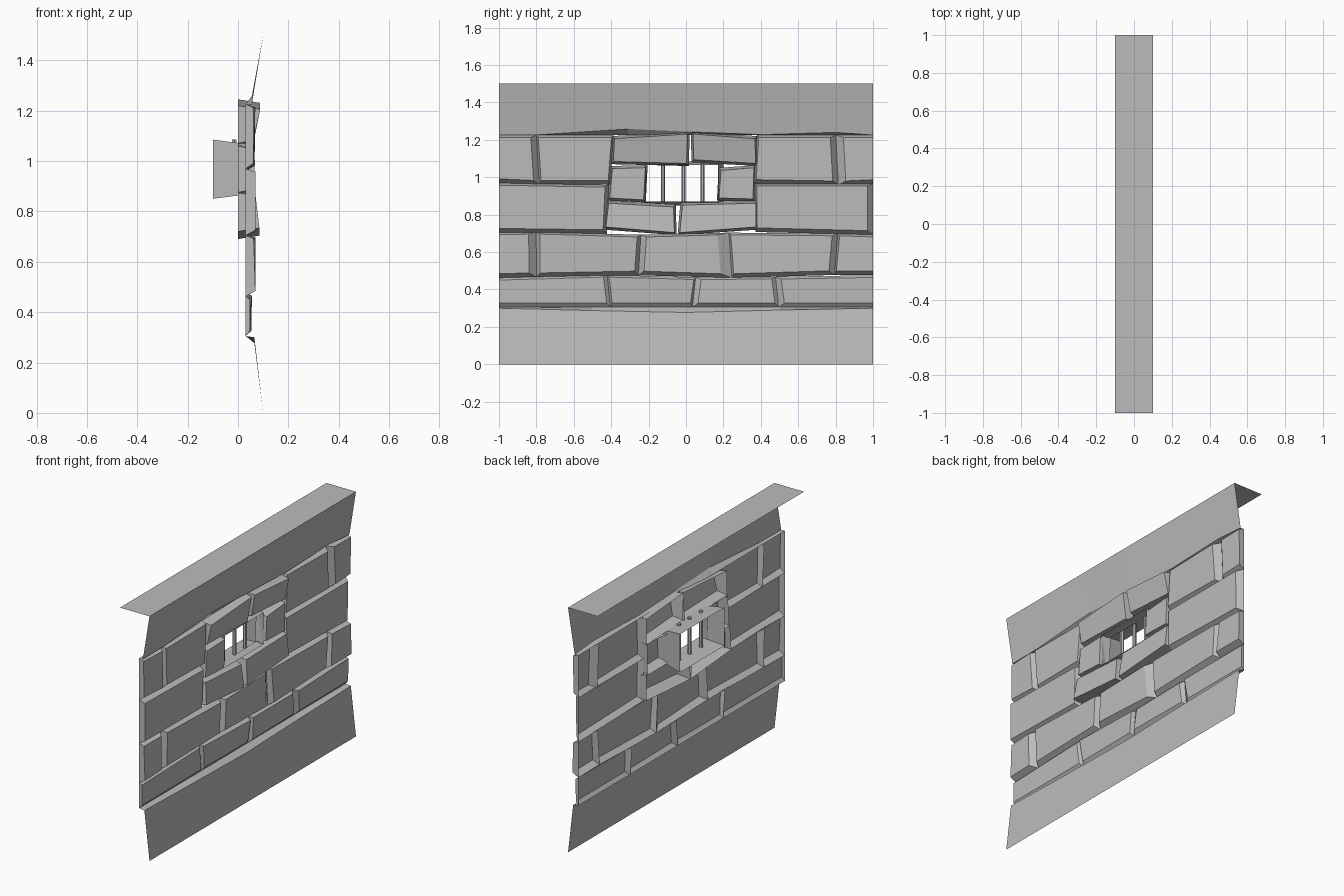
import bpy, bmesh, math, random

random.seed(4)
if "Cube" in bpy.data.objects:
    bpy.data.objects.remove(bpy.data.objects["Cube"], do_unlink=True)

stone = bpy.data.materials.new("grey_stone")
stone.use_nodes = True
GREY = (0.5, 0.5, 0.5, 1)
stone.diffuse_color = GREY
stone.node_tree.nodes["Principled BSDF"].inputs["Base Color"].default_value = GREY


def finish(name, bm):
    mesh = bpy.data.meshes.new(name)
    bm.to_mesh(mesh)
    bm.free()
    mesh.materials.append(stone)
    obj = bpy.data.objects.new(name, mesh)
    bpy.context.collection.objects.link(obj)
    return obj


def bridge(bm, ring_a, ring_b, closed=True):
    """Join two rows of points with quads."""
    a = [bm.verts.new(p) for p in ring_a]
    b = [bm.verts.new(p) for p in ring_b]
    n = len(a)
    for i in range(n if closed else n - 1):
        j = (i + 1) % n
        bm.faces.new((a[i], a[j], b[j], b[i]))
    return a, b


def block(name, corners, back, depths, insets):
    """Open-backed stone: corners (y, z) run counter-clockwise from bottom left."""
    left, right, low, high = insets
    shift = ((left, low), (-right, low), (-right, -high), (left, -high))
    bm = bmesh.new()
    base = [(back, y, z) for y, z in corners]
    face = [(d, y + dy, z + dz)
            for (y, z), (dy, dz), d in zip(corners, shift, depths)]
    bm.faces.new(bridge(bm, base, face)[1])
    return finish(name, bm)


# Courses of bricks that tile the wall
WALL_X = 0.03
LINES = (0.305, 0.47, 0.70, 0.965, 1.225)


def line_z(k, y):
    wave = 0 if k in (0, 4) else 0.008 * math.cos(5 * y + 2 * k)
    return LINES[k] + wave


def joint_y(k, y, top):
    return y if abs(y) == 1 else y + (0.012 if top else -0.006) * math.cos(k + 7 * y)


# Per course: joints as (y, bevel before the joint, bevel after it)
COURSES = (
    (((-1, 0, 0), (-0.41, 0.02, 0.01), (0.04, 0.01, 0.03), (0.49, 0.02, 0.03), (1, 0, 0)),),
    (((-1, 0, 0), (-0.80, 0.04, 0.02), (-0.25, 0.02, 0.03), (0.24, 0.06, 0.01),
      (0.80, 0.03, 0.01), (1, 0, 0)),),
    (((-1, 0, 0), (-0.42, 0.02, 0)), ((0.37, 0, 0.01), (1, 0.03, 0))),
    (((-1, 0, 0), (-0.79, 0.03, 0.01), (-0.40, 0.01, 0)),
     ((0.37, 0, 0.01), (0.81, 0.03, 0.04), (1, 0, 0))),
)
for k, runs in enumerate(COURSES):
    depth = 0.052 if k == 0 else 0.066
    for r, run in enumerate(runs):
        for i, (a, b) in enumerate(zip(run, run[1:])):
            pts = [(joint_y(k, y, t), line_z(k + t, y))
                   for y, t in ((a[0], 0), (b[0], 0), (b[0], 1), (a[0], 1))]
            depths = [depth + random.uniform(-0.006, 0.005) for _ in pts]
            block(f"brick_course{k + 1}_{r + 1}_{i + 1}", pts, WALL_X, depths,
                  (a[2], b[1], 0.022, 0.012))

# Heavier stones framing the window, leaning outward above and below
FRAME = {
    "lintel_right": ((-0.40, 1.07), (0.015, 1.06), (0.02, 1.245), (-0.395, 1.22)),
    "lintel_left": ((0.03, 1.08), (0.385, 1.06), (0.38, 1.22), (0.025, 1.245)),
    "jamb_right": ((-0.42, 0.875), (-0.215, 0.865), (-0.205, 1.065), (-0.405, 1.06)),
    "jamb_left": ((0.165, 0.875), (0.37, 0.87), (0.375, 1.065), (0.175, 1.05)),
    "sill_right": ((-0.44, 0.72), (-0.05, 0.69), (-0.055, 0.855), (-0.425, 0.875)),
    "sill_left": ((-0.045, 0.69), (0.385, 0.72), (0.385, 0.875), (-0.03, 0.865)),
}
LEAN = {"lintel": (0.062, 0.088), "jamb": (0.065, 0.065), "sill": (0.085, 0.07)}
for name, corners in FRAME.items():
    low, high = LEAN[name.split("_")[0]]
    block(name, corners, 0, (low, low, high, high), (0.012, 0.012, 0.014, 0.014))

# Window passage, open at both ends and flaring toward the back
def rect(x, y0, y1, z0, z1):
    return [(x, y0, z0), (x, y1, z0), (x, y1, z1), (x, y0, z1)]


bm = bmesh.new()
bridge(bm, rect(-0.1, -0.23, 0.2, 0.85, 1.085), rect(0.055, -0.215, 0.17, 0.87, 1.065))
finish("window_passage", bm)

# Three upright window bars
for i, y in enumerate((-0.122, -0.014, 0.088)):
    bpy.ops.mesh.primitive_cylinder_add(vertices=6, radius=0.011, depth=0.225,
                                        location=(-0.015, y, 0.973))
    bar = bpy.context.object
    bar.name = f"window_bar_{i + 1}"
    bar.data.materials.append(stone)

# Plain panels below and above the bricks, with ledges back to the wall
def panel(name, edge_x, far_z, edge):
    bm = bmesh.new()
    far = [(0.1, y, far_z) for y, z in edge]
    near = [(edge_x, y, z) for y, z in edge]
    if far_z > 1:
        bridge(bm, near, far, closed=False)
    else:
        bridge(bm, far, near, closed=False)
    return finish(name, bm)


def ledge(name, edge_x, wall_z, edge):
    bm = bmesh.new()
    bridge(bm, [(edge_x, y, z) for y, z in edge],
           [(WALL_X, y, wall_z) for y, z in edge], closed=False)
    obj = finish(name, bm)
    if wall_z > 1:
        obj.data.flip_normals()


low_edge = ((-1, 0.3), (-0.5, 0.287), (0, 0.277), (0.5, 0.29), (1, 0.3))
top_edge = ((-1, 1.225), (-0.79, 1.227), (-0.31, 1.258), (0.02, 1.243),
            (0.4, 1.228), (0.8, 1.24), (1, 1.225))
panel("lower_panel", 0.065, 0, low_edge)
ledge("lower_ledge", 0.065, LINES[0], low_edge)
panel("upper_panel", 0.055, 1.5, top_edge)
ledge("upper_ledge", 0.055, LINES[4], top_edge)

# Flat cap along the top
bm = bmesh.new()
bm.faces.new([bm.verts.new(p) for p in
              ((-0.1, -1, 1.5), (0.1, -1, 1.5), (0.1, 1, 1.5), (-0.1, 1, 1.5))])
finish("top_cap", bm)
